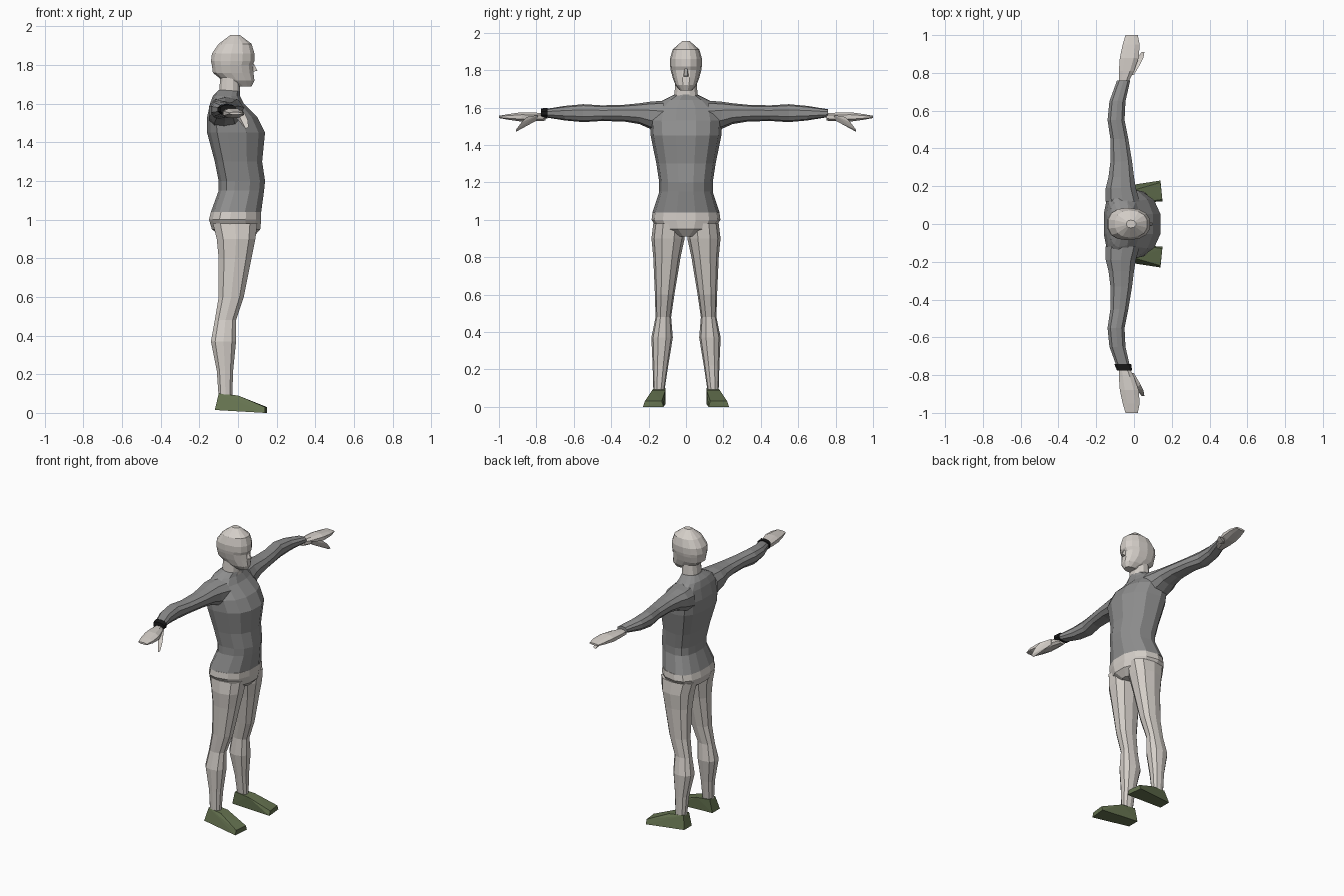
import bpy
import bmesh
from math import cos, sin, pi, copysign

cube = bpy.data.objects.get("Cube")
if cube:
    bpy.data.objects.remove(cube, do_unlink=True)


def material(name, red, green, blue):
    mat = bpy.data.materials.new(name)
    mat.use_nodes = True
    colour = (red, green, blue, 1)
    mat.diffuse_color = colour
    mat.node_tree.nodes["Principled BSDF"].inputs["Base Color"].default_value = colour
    return mat


skin = material("pale skin", .66, .62, .58)
shirt = material("grey shirt", .27, .27, .27)
olive = material("olive shoe", .13, .17, .08)
black = material("black band", .01, .01, .01)


def finish(name, bm, mat):
    bmesh.ops.recalc_face_normals(bm, faces=bm.faces)
    mesh = bpy.data.meshes.new(name)
    bm.to_mesh(mesh)
    bm.free()
    mesh.materials.append(mat)
    obj = bpy.data.objects.new(name, mesh)
    bpy.context.collection.objects.link(obj)


def on_centre_line(position):
    return 0


def leg_line(height):
    return .15 - .06 * height


def arm_line(reach):
    return min(1.57, 1.53 + .15 * reach)


def hand_line(reach):
    return 1.55


def upright(x, lateral, position):
    return x, lateral, position


def sideways(x, lateral, position):
    return x, position, lateral


def squared(value, sides):
    """Make a ring slightly boxy, with its flat facets reaching the full size."""
    return copysign((abs(value) / cos(pi / sides)) ** .85, value)


def loft(name, mat, rings, line=on_centre_line, place=upright, side=1, sides=12, widest=.5):
    """Each ring gives its position, back x, front x and half width about the line."""
    bm = bmesh.new()
    loops = []
    for position, back, front, half in rings:
        middle = back + (front - back) * widest
        loop = []
        for i in range(sides):
            angle = 2 * pi * (i + .5) / sides
            forward = squared(cos(angle), sides)
            depth = front - middle if forward > 0 else middle - back
            lateral = line(position) + half * squared(sin(angle), sides)
            x, y, z = place(middle + forward * depth, lateral, position)
            loop.append(bm.verts.new((x, y * side, z)))
        loops.append(loop)
    for lower, upper in zip(loops, loops[1:]):
        for i in range(sides):
            bm.faces.new((lower[i - 1], lower[i], upper[i], upper[i - 1]))
    bm.faces.new(loops[0])
    bm.faces.new(loops[-1])
    finish(name, bm, mat)


def hull(name, mat, points, side=1):
    bm = bmesh.new()
    verts = [bm.verts.new((x, y * side, z)) for x, y, z in points]
    bmesh.ops.convex_hull(bm, input=verts)
    finish(name, bm, mat)


# Torso from the hem to the collar
hem = (1.04, -.14, .12, .175)
loft("torso", shirt, [
    hem,
    (1.15, -.1, .135, .14),
    (1.2, -.1, .14, .14),
    (1.3, -.12, .125, .155),
    (1.45, -.16, .14, .185),
    (1.53, -.16, .1, .19),
    (1.6, -.145, .03, .175),
    (1.64, -.13, .01, .12),
    (1.67, -.1, .01, .06),
], sides=14, widest=.35)

# Pelvis narrowing into the crotch
loft("pelvis", skin, [
    hem,
    (1, -.15, .12, .18),
    (.95, -.135, .115, .15),
    (.91, -.08, .08, .05),
], sides=14, widest=.4)

# Neck, head and nose
loft("neck", skin, [
    (1.63, -.1, .01, .065),
    (1.76, -.09, .01, .055),
])
loft("head", skin, [
    (1.69, -.01, .07, .03),
    (1.72, -.08, .085, .055),
    (1.76, -.13, .08, .07),
    (1.8, -.135, .075, .08),
    (1.82, -.14, .085, .083),
    (1.86, -.135, .085, .084),
    (1.91, -.1, .07, .07),
    (1.955, -.04, .01, .02),
], sides=14, widest=.45)
nose = []
for cheek in (-1, 1):
    nose += [(.07, .018 * cheek, 1.765), (.1, .006 * cheek, 1.77), (.08, .006 * cheek, 1.81)]
hull("nose", skin, nose)

for label, side in (("left", 1), ("right", -1)):
    # Leg from the hip to the ankle
    loft(label + "_leg", skin, [
        (.98, -.13, .1, .08),
        (.9, -.11, .09, .085),
        (.8, -.1, .07, .07),
        (.6, -.1, .03, .05),
        (.48, -.12, -.01, .04),
        (.37, -.14, -.01, .055),
        (.22, -.11, -.025, .04),
        (.08, -.1, -.03, .028),
    ], leg_line, side=side, sides=10)

    # Wedge shoe with a wide toe
    hull(label + "_shoe", olive, [
        (-.12, .11, .015), (-.12, .19, .015),
        (.15, .12, 0), (.14, .23, 0),
        (.15, .13, .03), (.14, .22, .03),
        (-.1, .11, .1), (-.1, .17, .1),
        (0, .11, .09), (0, .18, .09),
    ], side)

    # Sleeved arm
    loft(label + "_arm", shirt, [
        (.12, -.15, .03, .085),
        (.19, -.15, .01, .07),
        (.25, -.135, 0, .053),
        (.33, -.125, -.01, .043),
        (.45, -.125, -.03, .04),
        (.55, -.14, -.05, .046),
        (.65, -.13, -.045, .037),
        (.76, -.09, -.02, .02),
    ], arm_line, sideways, side, sides=10)

    # Hand with the fingers held together
    loft(label + "_hand", skin, [
        (.75, -.08, -.03, .02),
        (.81, -.08, 0, .023),
        (.88, -.075, .025, .025),
        (.95, -.06, .03, .015),
        (1, -.045, .02, .006),
    ], hand_line, sideways, side, sides=8)

    # Thumb reaching forward and down
    hull(label + "_thumb", skin, [
        (-.03, .79, 1.55), (0, .79, 1.56), (-.01, .8, 1.53),
        (.035, .85, 1.55), (.02, .86, 1.5), (.01, .87, 1.53),
        (.05, .88, 1.52), (.04, .91, 1.47), (.055, .91, 1.48),
    ], side)

# Band on the right wrist only
loft("wrist_band", black, [
    (.74, -.105, -.015, .028),
    (.775, -.09, -.01, .024),
], arm_line, sideways, side=-1, sides=10)
